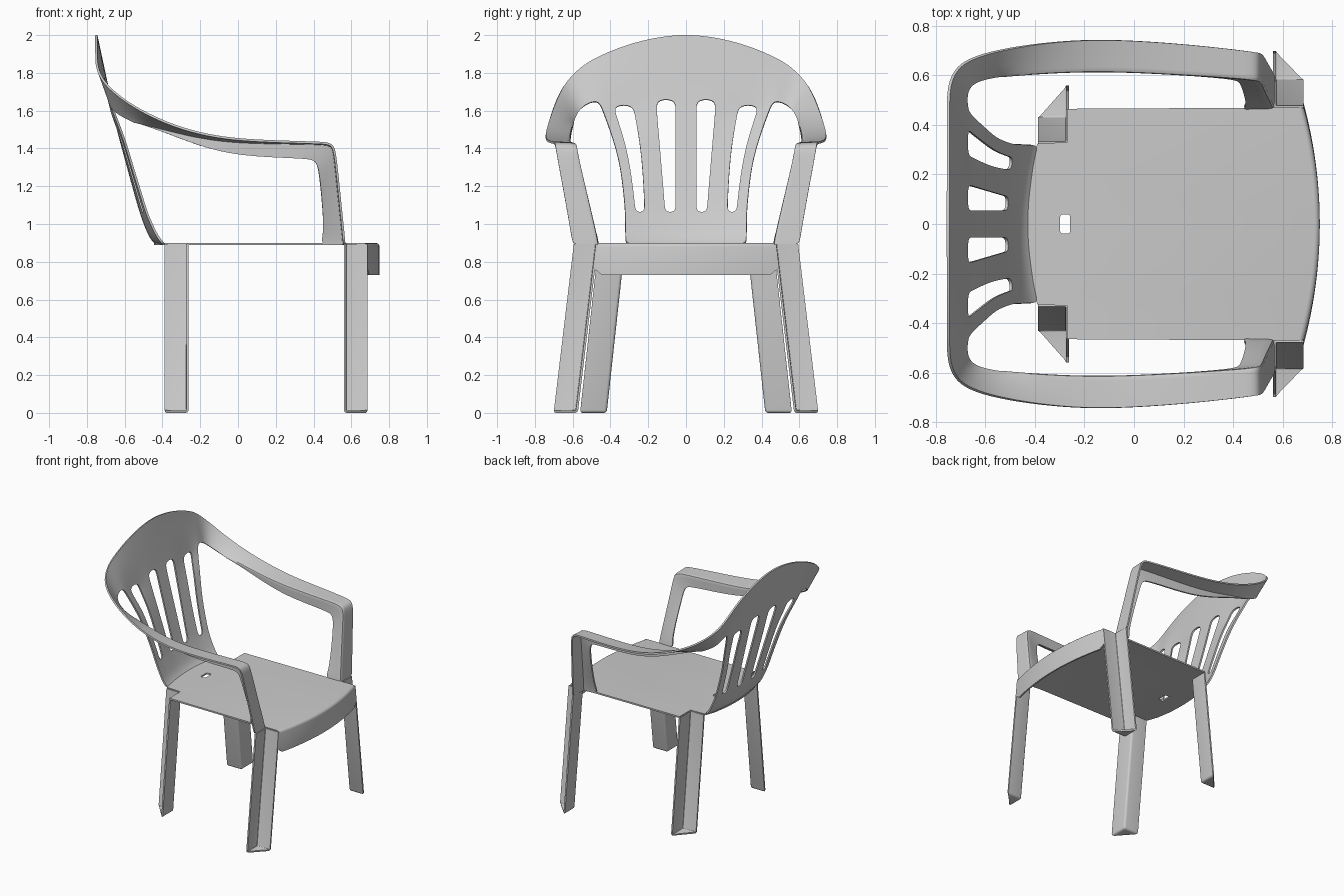
import bpy, bmesh

if "Cube" in bpy.data.objects:
    bpy.data.objects.remove(bpy.data.objects["Cube"])

T = 0.012  # wall thickness of the moulded shell


def make(name, bm):
    bmesh.ops.recalc_face_normals(bm, faces=bm.faces)
    me = bpy.data.meshes.new(name)
    bm.to_mesh(me)
    bm.free()
    ob = bpy.data.objects.new(name, me)
    bpy.context.collection.objects.link(ob)
    return ob


def mod(ob, kind, **props):
    m = ob.modifiers.new(kind.lower(), kind)
    for k, v in props.items():
        setattr(m, k, v)


def mirror_y(ob):
    mod(ob, 'MIRROR', use_axis=(False, True, False), use_clip=True)


# Backrest, arms and front posts: one smooth sheet, half modelled then mirrored
# rows: height, depth, bow, column positions across the half width
rows = [
    (.893, -.43, .04, (0, .055, .11, .215, .265, .32)),
    (.93, -.468, .04, (0, .055, .11, .215, .265, .32)),
    (1.06, -.515, .03, (0, .055, .112, .22, .27, .322)),
    (1.11, -.53, .03, (0, .055, .114, .22, .272, .325)),
    (1.30, -.582, .02, (0, .055, .13, .23, .295, .345)),
    (1.45, -.623, .015, (0, .055, .142, .247, .328, .385)),
    (1.60, -.662, 0, (0, .055, .155, .27, .37, .44)),
    (1.66, -.677, 0, (0, .055, .157, .278, .385, .465)),
    (1.82, -.712, 0, (0, .06, .17, .30, .41, .50)),
    (2.0, -.75, 0, (0, .07, .19, .33, .44, .53)),
]
drop = {8: .21, 9: .53}
bm = bmesh.new()
grid = []
for i, (z, x, bow, ys) in enumerate(rows):
    line = []
    for j, y in enumerate(ys):
        zz = z - (.06 * (y / .5) ** 2 if i == 8 else .15 * (y / .53) ** 2 if i == 9 else 0)
        if i in (6, 7) and j in (3, 4):
            zz -= .03
        line.append(bm.verts.new((x + bow * (y / .32) ** 2, y, zz)))
    grid.append(line)
for i in range(len(rows) - 1):
    for j in range(5):
        if j in (1, 3) and 2 <= i <= 6:
            continue  # open slots
        bm.faces.new((grid[i][j], grid[i][j + 1], grid[i + 1][j + 1], grid[i + 1][j]))

# arm stations: outer edge, inner edge
arm = [
    ((-.735, .60, 1.79), (-.68, .54, 1.63)),
    ((-.69, .655, 1.725), (-.64, .58, 1.585)),
    ((-.58, .695, 1.635), (-.55, .597, 1.54)),
    ((-.4, .727, 1.54), (-.4, .61, 1.505)),
    ((-.2, .745, 1.475), (-.2, .62, 1.455)),
    ((0, .741, 1.445), (0, .617, 1.432)),
    ((.25, .722, 1.435), (.25, .603, 1.428)),
    ((.44, .70, 1.43), (.44, .59, 1.425)),
    ((.50, .692, 1.425), (.50, .582, 1.42)),
    ((.515, .685, 1.37), (.512, .575, 1.365)),
    ((.535, .647, 1.17), (.53, .53, 1.17)),
    ((.56, .605, .93), (.557, .475, .93)),
    ((.563, .60, .89), (.56, .47, .89)),
]
# lower edge of the flange hanging from the inner edge, from the fourth station on
flange = [(-.4, .612, 1.49), (-.2, .622, 1.41), (0, .617, 1.362), (.25, .603, 1.35),
          (.37, .592, 1.345), (.415, .585, 1.335), (.43, .575, 1.27), (.447, .525, 1.1),
          (.455, .475, .94), (.43, .467, .89)]
crease = bm.edges.layers.float.new('crease_edge')
prev, prev_f = (grid[7][5], grid[8][5], grid[9][5]), None
for k, (o, i) in enumerate(arm):
    m = [(a + b) / 2 for a, b in zip(o, i)]
    cur = tuple(bm.verts.new(p) for p in (i, m, o))
    for a in range(2):
        bm.faces.new((prev[a], cur[a], cur[a + 1], prev[a + 1]))
    if k >= 3:
        f = bm.verts.new(flange[k - 3])
        bm.faces.new((prev[0], cur[0], f) + ((prev_f,) if prev_f else ()))
        bm.edges.get((prev[0], cur[0]))[crease] = .7
        prev_f = f
    prev = cur
shell = make('backrest_and_arms', bm)
mirror_y(shell)
mod(shell, 'SUBSURF', levels=3, render_levels=3)
mod(shell, 'SOLIDIFY', thickness=T, offset=0)

# Seat with curved front apron
bm = bmesh.new()
half_back = [(-.27, .465), (-.27, .33), (-.39, .325), (-.42, .24), (-.44, .12)]
back = half_back + [(-.445, 0)] + [(x, -y) for x, y in reversed(half_back)]
N = 24
front = [(.75 - .065 * (t * t), .47 * t) for t in (-1 + 2 * n / N for n in range(N + 1))]
Z = .9 - T / 2
bv = [bm.verts.new((x, y, Z)) for x, y in back]
fv = [bm.verts.new((x - T / 2, y, Z)) for x, y in front]
bm.faces.new(bv + fv)
low = []
for x, y in front:
    t = abs(y) / .47
    rise = .035 * max(0, (t - .9) / .1) ** 2  # rounded corner into the legs
    low.append(bm.verts.new((x - T / 2, y * 1.035, .73 + rise)))
for n in range(N):
    bm.faces.new((fv[n], fv[n + 1], low[n + 1], low[n]))
seat = make('seat', bm)
mod(seat, 'BEVEL', width=.015, segments=3, limit_method='ANGLE')
mod(seat, 'SOLIDIFY', thickness=T, offset=0)

# Drain hole
bm = bmesh.new()
bmesh.ops.create_cube(bm, size=1)
for v in bm.verts:
    v.co = (v.co.x * .04 - .278, v.co.y * .078, v.co.z * .2 + .9)
bmesh.ops.bevel(bm, geom=[e for e in bm.edges if abs(e.verts[0].co.z - e.verts[1].co.z) > .1],
                offset=.01, segments=4, profile=.5, affect='EDGES')
cutter = make('hole_cutter', bm)
cutter.hide_render = True
mod(seat, 'BOOLEAN', object=cutter, operation='DIFFERENCE', solver='EXACT')


# Legs: angle sections opening outwards, closed by a small foot plate
def leg(name, x, x_side, y_top, y_foot, wide):
    bm = bmesh.new()
    rings = []
    for y, z in ((y_top, .893), (y_foot, T / 2)):
        rings.append([bm.verts.new(p) for p in ((x, y + wide, z), (x, y, z), (x_side, y, z))])
    t, b = rings
    bm.faces.new((t[0], t[1], b[1], b[0]))
    bm.faces.new((t[1], t[2], b[2], b[1]))
    bm.faces.new(b)
    ob = make(name, bm)
    mirror_y(ob)
    mod(ob, 'BEVEL', width=.01, segments=3, limit_method='ANGLE')
    mod(ob, 'SOLIDIFY', thickness=T, offset=0)
    return ob


legs = [leg('front_legs', .567, .685, .472, .578, .122),
        leg('rear_legs', -.268, -.388, .328, .425, .135)]

# Bake modifiers, then smooth while keeping thin edges crisp
bpy.ops.object.select_all(action='DESELECT')
for ob in [shell, seat] + legs:
    ob.select_set(True)
bpy.context.view_layer.objects.active = shell
bpy.ops.object.convert(target='MESH')
bpy.ops.object.shade_smooth_by_angle()
bpy.data.objects.remove(cutter)
